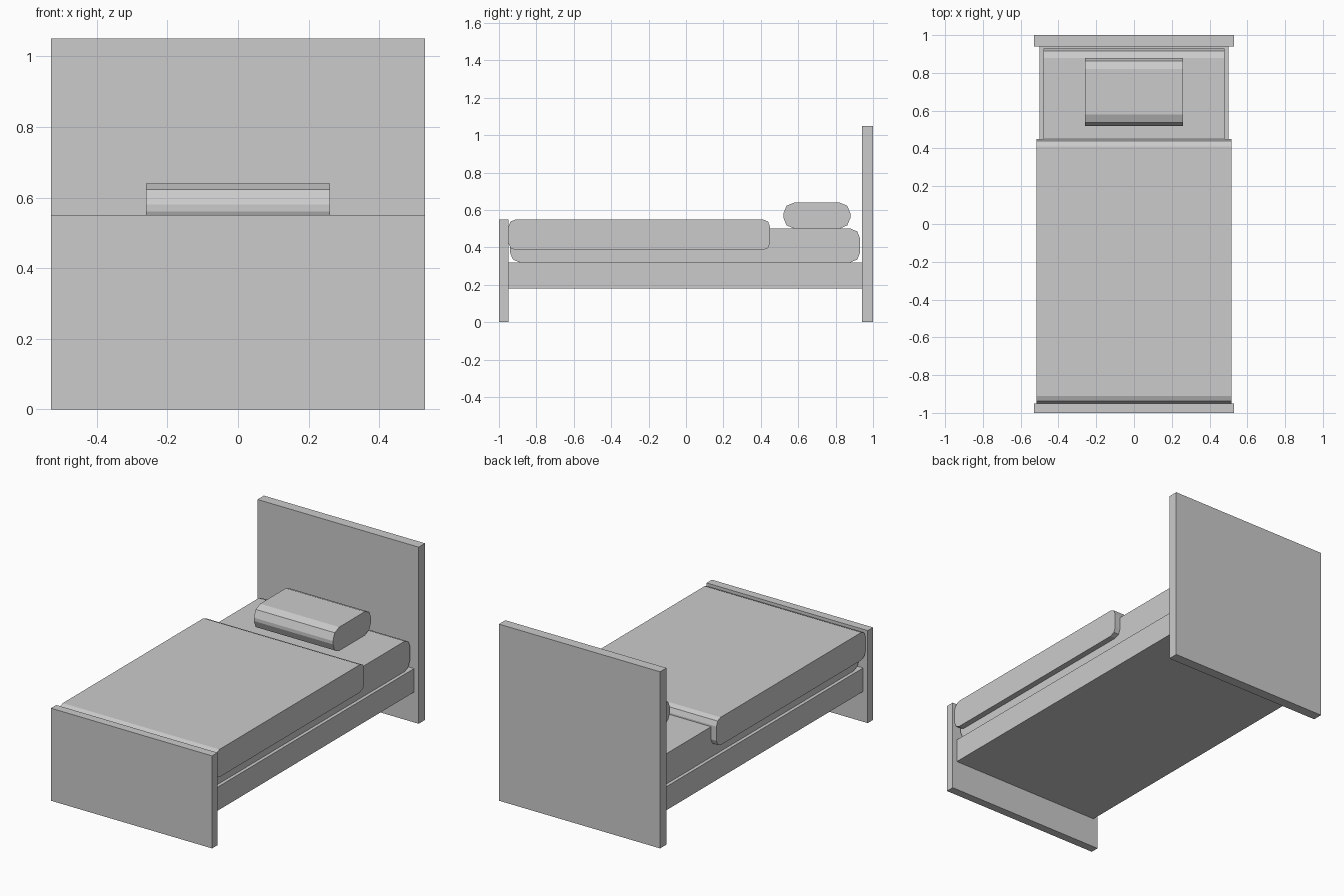
import bpy, math

if "Cube" in bpy.data.objects:
    bpy.data.objects.remove(bpy.data.objects["Cube"])

grey = bpy.data.materials.new("plain_grey")
grey.diffuse_color = (0.6, 0.6, 0.6, 1.0)
grey.use_nodes = True
grey.node_tree.nodes["Principled BSDF"].inputs["Base Color"].default_value = grey.diffuse_color


def slab(name, half_x, y0, y1, z0, z1, r=0.0, steps=2):
    """Side profile (optionally with rounded corners) extruded across x."""
    if r:
        profile = []
        corners = [(y1 - r, z1 - r, 0), (y0 + r, z1 - r, 90),
                   (y0 + r, z0 + r, 180), (y1 - r, z0 + r, 270)]
        for cy, cz, start in corners:
            for i in range(steps + 1):
                a = math.radians(start + 90 * i / steps)
                profile.append((cy + r * math.cos(a), cz + r * math.sin(a)))
    else:
        profile = [(y1, z1), (y0, z1), (y0, z0), (y1, z0)]
    n = len(profile)
    verts = [(x, y, z) for x in (-half_x, half_x) for y, z in profile]
    faces = [tuple(reversed(range(n))), tuple(range(n, 2 * n))]
    faces += [(i, (i + 1) % n, n + (i + 1) % n, n + i) for i in range(n)]
    mesh = bpy.data.meshes.new(name)
    mesh.from_pydata(verts, [], faces)
    mesh.materials.append(grey)
    mesh.update()
    obj = bpy.data.objects.new(name, mesh)
    bpy.context.collection.objects.link(obj)
    return obj


# Wooden frame
slab("headboard", 0.53, 0.94, 1.0, 0.0, 1.05)
slab("footboard", 0.53, -1.0, -0.95, 0.0, 0.55)
slab("bed_base", 0.50, -0.95, 0.94, 0.18, 0.32)

# Bedding with rounded ends
slab("mattress", 0.48, -0.94, 0.93, 0.32, 0.50, 0.05)
slab("blanket", 0.515, -0.95, 0.45, 0.385, 0.55, 0.04)
slab("pillow", 0.26, 0.52, 0.88, 0.50, 0.64, 0.06)
